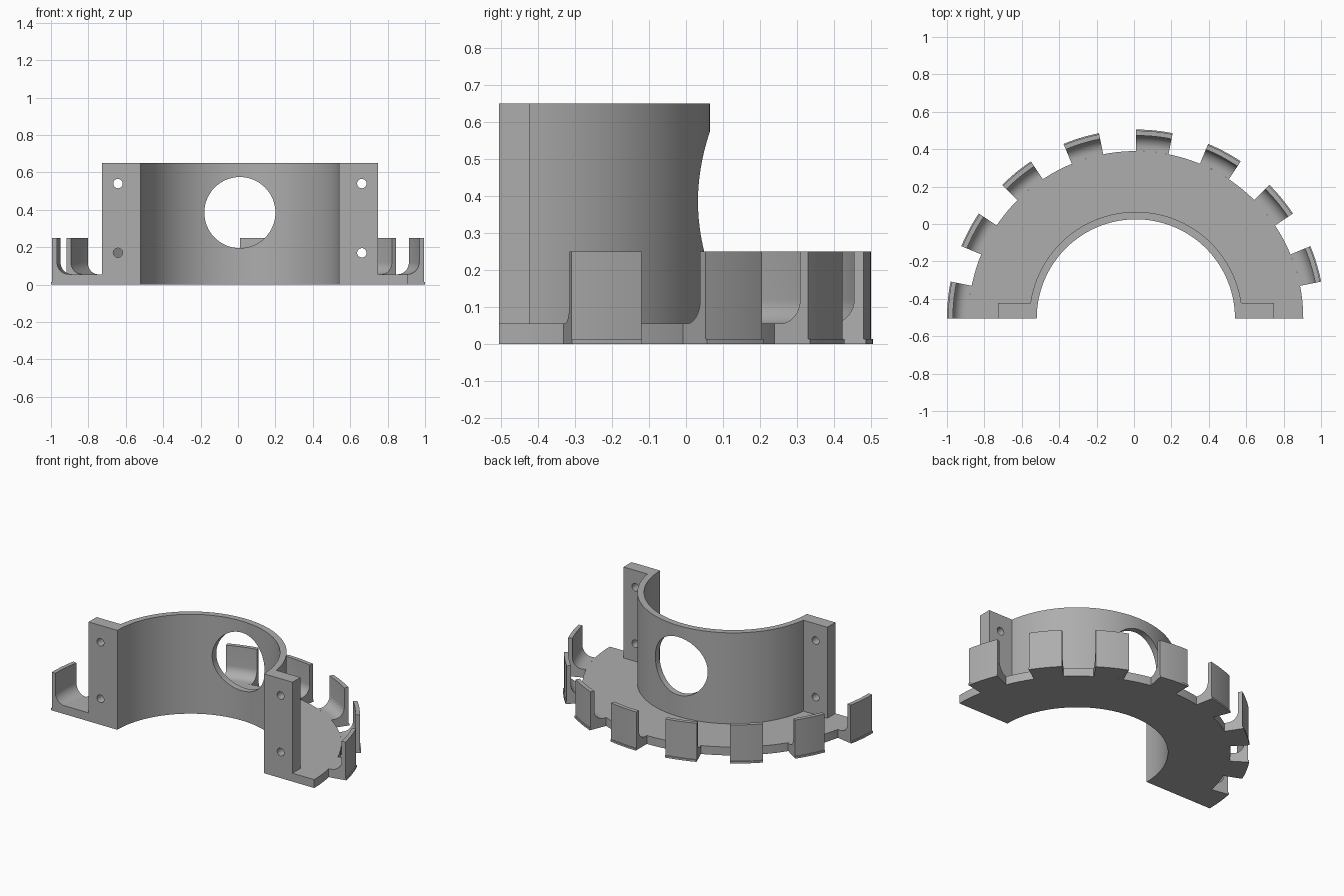
import bpy, bmesh, math
from mathutils import Matrix, Vector

if "Cube" in bpy.data.objects:
    bpy.data.objects.remove(bpy.data.objects["Cube"])

CENTER = Vector((0.01, -0.505, 0))     # centre of all the arcs
R_IN, R_WALL, R_PLATE = 0.53, 0.57, 0.895
FLANGE_X, FLANGE_D = 0.7375, 0.083
PLATE_H, WALL_H, HOOK_H = 0.055, 0.65, 0.25
STEP = math.pi / 8                     # hook spacing

grey = bpy.data.materials.new("plain grey")
grey.use_nodes = True
COLOR = (0.42, 0.42, 0.42, 1)
grey.diffuse_color = COLOR
grey.node_tree.nodes["Principled BSDF"].inputs["Base Color"].default_value = COLOR


def finish(name, bm):
    bmesh.ops.recalc_face_normals(bm, faces=bm.faces)
    mesh = bpy.data.meshes.new(name)
    bm.to_mesh(mesh)
    bm.free()
    mesh.materials.append(grey)
    obj = bpy.data.objects.new(name, mesh)
    obj.location = CENTER
    bpy.context.collection.objects.link(obj)
    return obj


def activate(obj):
    bpy.ops.object.select_all(action='DESELECT')
    obj.select_set(True)
    bpy.context.view_layer.objects.active = obj


def smooth(obj):
    activate(obj)
    bpy.ops.object.shade_smooth_by_angle(angle=math.radians(30))


def arc(radius, start, end, steps):
    angles = [start + (end - start) * i / steps for i in range(steps + 1)]
    return [(radius * math.cos(a), radius * math.sin(a)) for a in angles]


def extrude(name, outline, height):
    bm = bmesh.new()
    face = bm.faces.new([bm.verts.new((x, y, 0)) for x, y in outline])
    top = bmesh.ops.extrude_face_region(bm, geom=[face])["geom"]
    verts = [v for v in top if isinstance(v, bmesh.types.BMVert)]
    bmesh.ops.translate(bm, verts=verts, vec=(0, 0, height))
    return finish(name, bm)


def cut_hole(obj, x, z, radius, y_from, y_to):
    bm = bmesh.new()
    place = Matrix.Translation((x, (y_from + y_to) / 2, z)) @ Matrix.Rotation(math.pi / 2, 4, 'X')
    bmesh.ops.create_cone(bm, cap_ends=True, segments=64, radius1=radius,
                          radius2=radius, depth=y_to - y_from, matrix=place)
    cutter = finish("hole_cutter", bm)
    cutter.hide_render = True
    activate(obj)
    mod = obj.modifiers.new("hole", 'BOOLEAN')
    mod.operation = 'DIFFERENCE'
    mod.solver = 'EXACT'
    mod.object = cutter
    bpy.context.view_layer.update()
    bpy.ops.object.modifier_apply(modifier=mod.name)
    bpy.data.objects.remove(cutter)


# Half-round wall with a bolting flange at each end
bend = math.asin(FLANGE_D / R_WALL)
back_path = ([(FLANGE_X, 0), (FLANGE_X, FLANGE_D)]
             + arc(R_WALL, bend, math.pi - bend, 72)
             + [(-FLANGE_X, FLANGE_D), (-FLANGE_X, 0)])
wall = extrude("clamp_wall", back_path + arc(R_IN, math.pi, 0, 72), WALL_H)

# Round opening in the wall and bolt holes in the flanges
cut_hole(wall, 0, 0.385, 0.19, 0.2, 0.8)
for side in (-1, 1):
    for z in (0.17, 0.54):
        cut_hole(wall, side * 0.652, z, 0.025, -0.1, 0.2)
smooth(wall)

# Flat half-ring plate fitted around the wall and flanges
plate = extrude("base_plate", arc(R_PLATE, 0, math.pi, 96) + back_path[::-1], PLATE_H)
smooth(plate)

# Hook section: radius and height, with a bottom lip and an inner fillet
R_HOOK, R_LIP, R_INNER, FILLET, LIP_H = 1.004, 1.01, 0.978, 0.065, 0.013
section = [(R_PLATE, 0), (R_LIP, 0), (R_LIP, LIP_H), (R_HOOK, LIP_H),
           (R_HOOK, HOOK_H), (R_INNER, HOOK_H)]
section += [(R_INNER - FILLET + x, PLATE_H + FILLET + y)
            for x, y in arc(FILLET, 0, -math.pi / 2, 10)]
section += [(R_PLATE, PLATE_H)]


def hook(number, start):
    bm = bmesh.new()
    steps = 10
    rings = []
    for i in range(steps + 1):
        a = start - STEP / 2 * i / steps
        rings.append([bm.verts.new((r * math.cos(a), r * math.sin(a), z)) for r, z in section])
    for a, b in zip(rings, rings[1:]):
        for i in range(len(section)):
            j = (i + 1) % len(section)
            bm.faces.new((a[i], a[j], b[j], b[i]))
    bm.faces.new(rings[0])
    bm.faces.new(rings[-1])
    smooth(finish(f"edge_hook_{number}", bm))


# Eight hooks around the rim
for n in range(8):
    hook(n + 1, math.pi - n * STEP)
